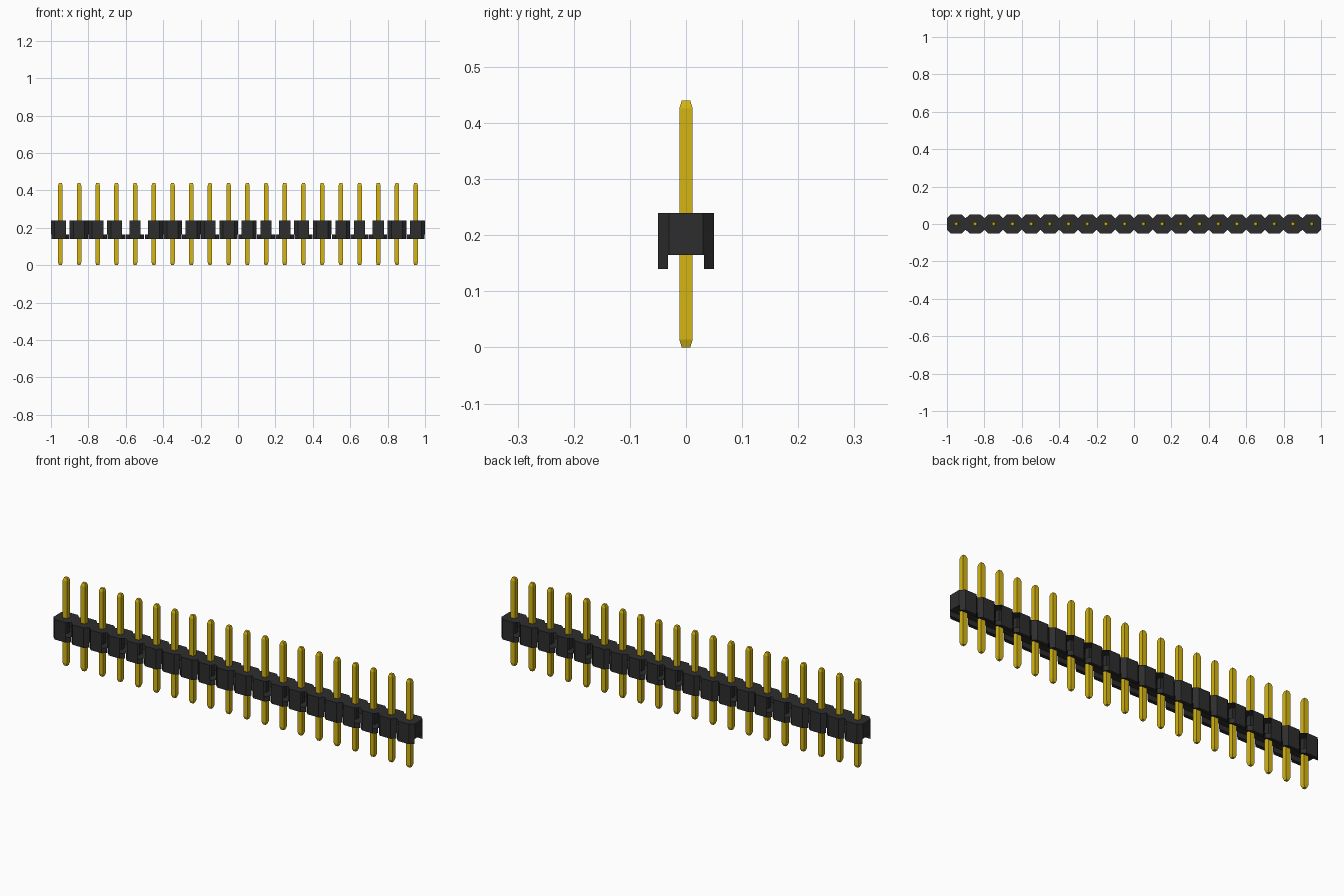
import bpy
import bmesh

old = bpy.data.objects.get("Cube")
if old:
    bpy.data.objects.remove(old, do_unlink=True)


def make_material(name, rgb, roughness):
    mat = bpy.data.materials.new(name)
    mat.use_nodes = True
    mat.diffuse_color = (*rgb, 1)
    shader = mat.node_tree.nodes["Principled BSDF"]
    shader.inputs["Base Color"].default_value = (*rgb, 1)
    shader.inputs["Roughness"].default_value = roughness
    return mat


black = make_material("black plastic", (0.027, 0.027, 0.028), 0.7)
gold = make_material("gold metal", (0.66, 0.46, 0.006), 0.5)

COUNT, PITCH = 20, 0.1
HALF = PITCH / 2                 # half depth and half pitch
FACE, END = 0.03, 0.0305         # half widths of the flat front and end faces
LEG = 0.032                      # inner side of the rails
LOW, FLOOR, TOP = 0.14, 0.165, 0.24
PIN, TIP, HEIGHT, TAPER = 0.012, 0.0075, 0.44, 0.014

# Segments whose chamfers are open on the +x and -x side
OPEN_PLUS = {0, 2, 3, 4, 8, 11, 12, 13, 16, 17}
OPEN_MINUS = {4, 5, 7, 10, 11, 12, 15, 16, 17, 19}


def ring(bm, points, z):
    return [bm.verts.new((x, y, z)) for x, y in points]


def square(cx, half):
    return [(cx - half, -half), (cx + half, -half), (cx + half, half), (cx - half, half)]


def bridge(bm, lower, upper):
    """Join two rings of equal length with side faces."""
    n = len(lower)
    return [bm.faces.new((lower[i], lower[(i + 1) % n], upper[(i + 1) % n], upper[i]))
            for i in range(n)]


def finish(bm, name, mat):
    mesh = bpy.data.meshes.new(name)
    bm.to_mesh(mesh)
    bm.free()
    mesh.materials.append(mat)
    obj = bpy.data.objects.new(name, mesh)
    bpy.context.collection.objects.link(obj)


def housing_segment(index, cx):
    bm = bmesh.new()
    # Eight-sided block, counter-clockwise from the front face
    outline = [(cx - FACE, -HALF), (cx + FACE, -HALF), (cx + HALF, -END), (cx + HALF, END),
               (cx + FACE, HALF), (cx - FACE, HALF), (cx - HALF, END), (cx - HALF, -END)]
    floor, top = ring(bm, outline, FLOOR), ring(bm, outline, TOP)
    sides = bridge(bm, floor, top)
    bm.faces.new(top)
    bm.faces.new(list(reversed(floor)))
    # Only the two ends of the row keep their end faces
    unwanted = set()
    if index < COUNT - 1:
        unwanted.add(sides[2])
    if index > 0:
        unwanted.add(sides[6])
    if index in OPEN_PLUS:
        unwanted.update((sides[1], sides[3]))
    if index in OPEN_MINUS:
        unwanted.update((sides[5], sides[7]))
    bmesh.ops.delete(bm, geom=list(unwanted), context='FACES_ONLY')

    # Front and back rails below the block
    reach = HALF - (HALF - FACE) * (LEG - END) / (HALF - END)
    for s in (-1, 1):
        rail = [(cx + s * FACE, s * HALF), (cx - s * FACE, s * HALF),
                (cx - s * reach, s * LEG), (cx + s * reach, s * LEG)]
        low, high = ring(bm, rail, LOW), ring(bm, rail, FLOOR)
        bridge(bm, low, high)
        bm.faces.new(list(reversed(low)))

    # Sleeve around the pin
    hole = square(cx, PIN + 0.0003)
    bridge(bm, ring(bm, hole, FLOOR), ring(bm, hole, TOP))
    finish(bm, f"housing_segment_{index + 1}", black)


def pin(index, cx):
    bm = bmesh.new()
    levels = [(0, TIP), (TAPER, PIN), (HEIGHT - TAPER, PIN), (HEIGHT, TIP)]
    rings = [ring(bm, square(cx, half), z) for z, half in levels]
    for lower, upper in zip(rings, rings[1:]):
        bridge(bm, lower, upper)
    bm.faces.new(list(reversed(rings[0])))
    bm.faces.new(rings[-1])
    finish(bm, f"pin_{index + 1}", gold)


for i in range(COUNT):
    x = (i - (COUNT - 1) / 2) * PITCH
    housing_segment(i, x)
    pin(i, x)
